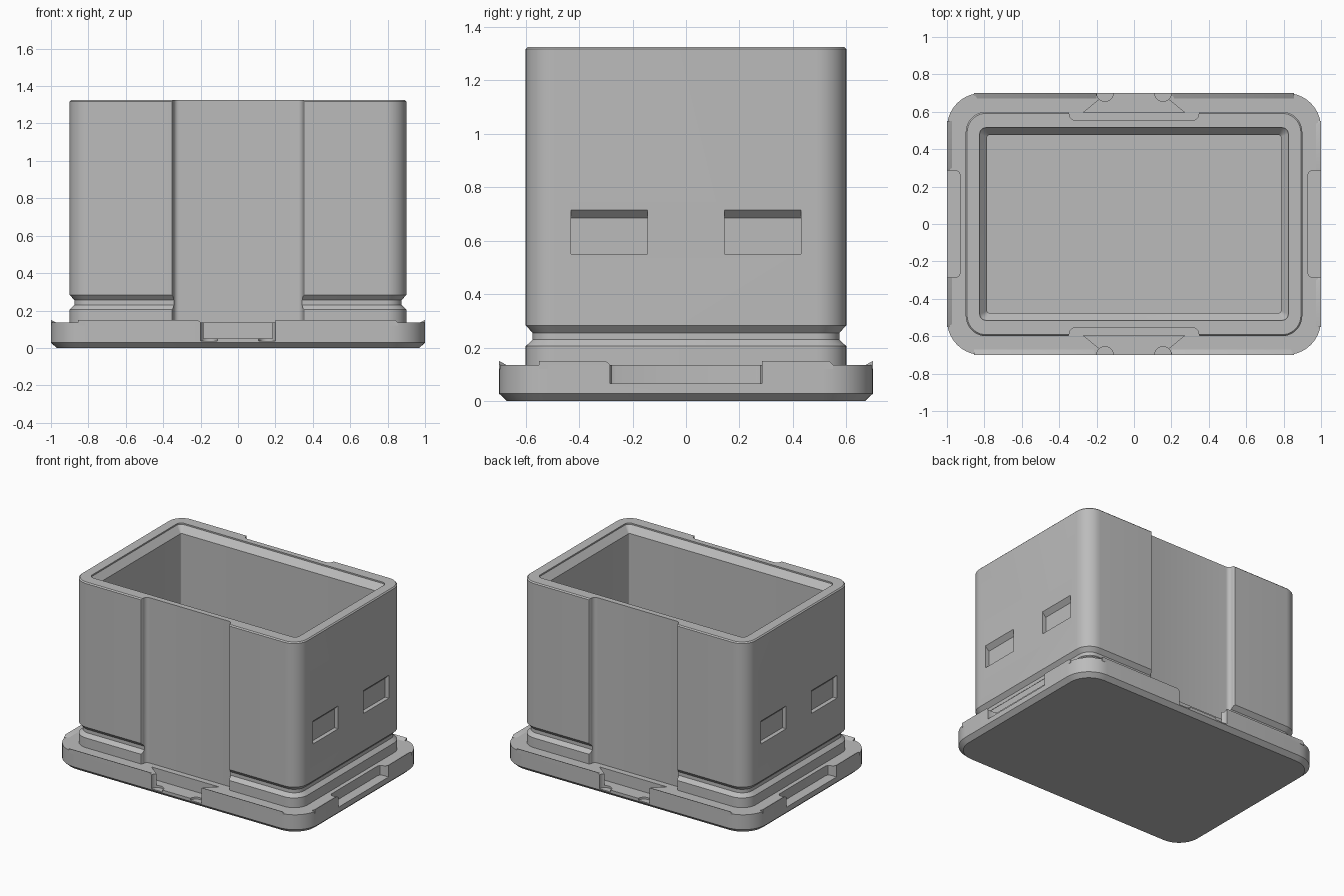
import bpy, bmesh, math

if "Cube" in bpy.data.objects:
    bpy.data.objects.remove(bpy.data.objects["Cube"])

grey = bpy.data.materials.new("plain grey")
grey.diffuse_color = (0.5, 0.5, 0.5, 1)
grey.use_nodes = True
grey.node_tree.nodes["Principled BSDF"].inputs["Base Color"].default_value = grey.diffuse_color


def make(name, bm):
    bmesh.ops.recalc_face_normals(bm, faces=bm.faces)
    me = bpy.data.meshes.new(name)
    bm.to_mesh(me)
    bm.free()
    me.materials.append(grey)
    ob = bpy.data.objects.new(name, me)
    bpy.context.collection.objects.link(ob)
    return ob


def loft(name, rings):
    """Skin a stack of equal-length 3D rings and cap both ends."""
    bm = bmesh.new()
    rows = [[bm.verts.new(p) for p in ring] for ring in rings]
    n = len(rows[0])
    for a, b in zip(rows, rows[1:]):
        for i in range(n):
            j = (i + 1) % n
            bm.faces.new((a[i], a[j], b[j], b[i]))
    bm.faces.new(rows[0][::-1])
    bm.faces.new(rows[-1])
    return make(name, bm)


def rounded(hx, hy, r, z, seg=10):
    pts = []
    for k, (sx, sy) in enumerate([(1, 1), (-1, 1), (-1, -1), (1, -1)]):
        for i in range(seg + 1):
            a = math.pi / 2 * (k + i / seg)
            pts.append((sx * (hx - r) + r * math.cos(a),
                        sy * (hy - r) + r * math.sin(a), z))
    return pts


def box_stack(name, hx, hy, r, profile):
    """Rounded box from (inset, height) pairs."""
    return loft(name, [rounded(hx - d, hy - d, max(r - d, 0.01), z) for d, z in profile])


def prism(name, pts, z0, z1):
    return loft(name, [[(x, y, z) for x, y in pts] for z in (z0, z1)])


def mirrored(half):
    """Close a half outline (x > 0) by mirroring it across x = 0."""
    return half + [(-x, y) for x, y in reversed(half)]


def turn(pts, k):
    for _ in range(k):
        pts = [(-y, x) for x, y in pts]
    return pts


def cut(target, cutter):
    m = target.modifiers.new("cut", 'BOOLEAN')
    m.operation, m.solver, m.object = 'DIFFERENCE', 'EXACT', cutter
    bpy.context.view_layer.objects.active = target
    bpy.ops.object.modifier_apply(modifier=m.name)
    bpy.data.objects.remove(cutter, do_unlink=True)


# Bin body with a groove near the foot and softened top edge
body = box_stack("bin_body", 0.9, 0.6, 0.11, [
    (0, 0.10), (0, 0.205), (0.026, 0.23), (0.026, 0.255), (0, 0.283),
    (0, 1.317), (0.008, 1.325)])

# Hollow inside with a sloped rim
cut(body, box_stack("cavity_cutter", 0.825, 0.515, 0.035, [
    (0.04, 0.15), (0.04, 1.27), (0, 1.315), (0, 1.4)]))

# Wide vertical recess on front and back
fillet = [(0.315 + 0.03 * math.sin(a), 0.585 - 0.03 * math.cos(a))
          for a in (math.pi / 2 * i / 6 for i in range(7))]
recess = mirrored([(0.355, 0.75), (0.355, 0.601), (0.348, 0.594)] + fillet[::-1])
for k in (0, 2):
    cut(body, prism("recess_cutter", turn(recess, k), 0.0, 1.5))

# Shallow pockets with a sloped upper edge on both ends
for s in (1, -1):
    for y in (0.288, -0.288):
        section = [(0.87, 0.55), (0.95, 0.55), (0.95, 0.765), (0.87, 0.685)]
        cut(body, loft("pocket_cutter", [
            [(s * x, y + e, z) for x, z in section] for e in (-0.143, 0.143)]))

# Base flange with chamfered underside
flange = box_stack("base_flange", 1.0, 0.7, 0.185, [
    (0.03, 0), (0, 0.028), (0, 0.135)])

# Thin raised lip along the straight edges
W = 0.03


def lip(a, b, edge, k):
    rings = []
    for t, h in ((a, 0.135), (a + 0.015, 0.15), (b, 0.15)):
        prof = [(edge, 0.12), (edge, max(h, 0.136)), (edge - W, 0.134), (edge - W, 0.12)]
        rings.append([turn([(t, e)], k)[0] + (z,) for e, z in prof])
    return loft("flange_lip", rings)


for k, (edge, inner, outer) in enumerate([(0.7, 0.2, 0.855), (1.0, 0.285, 0.55)] * 2):
    for s in (1, -1):
        lip(s * inner if s < 0 else -outer, s * outer if s < 0 else -inner, edge, k) \
            if s > 0 else lip(inner, outer, edge, k)

# Dovetail latch slots on front and back, with round reliefs at the mouth
slot = mirrored([(0.2, 0.75), (0.2, 0.7), (0.18, 0.67), (0.27, 0.597)])
for k in (0, 2):
    cut(flange, prism("slot_cutter", turn(slot, k), 0.05, 0.3))
    for x in (0.155, -0.155):
        ring = [(x + 0.045 * math.cos(math.tau * i / 24),
                 0.701 + 0.045 * math.sin(math.tau * i / 24)) for i in range(24)]
        cut(flange, prism("relief_cutter", turn(ring, k), 0.036, 0.3))

# Finger notches on both ends
notch = mirrored([(0.285, 1.1), (0.285, 0.95), (0.278, 0.936), (0.262, 0.93)])
for k in (1, 3):
    cut(flange, prism("notch_cutter", turn(notch, k), 0.065, 0.3))

# Smooth rounded corners, keep hard edges
for ob in bpy.data.objects:
    ob.select_set(True)
bpy.context.view_layer.objects.active = body
bpy.ops.object.shade_smooth_by_angle(angle=math.radians(30))
